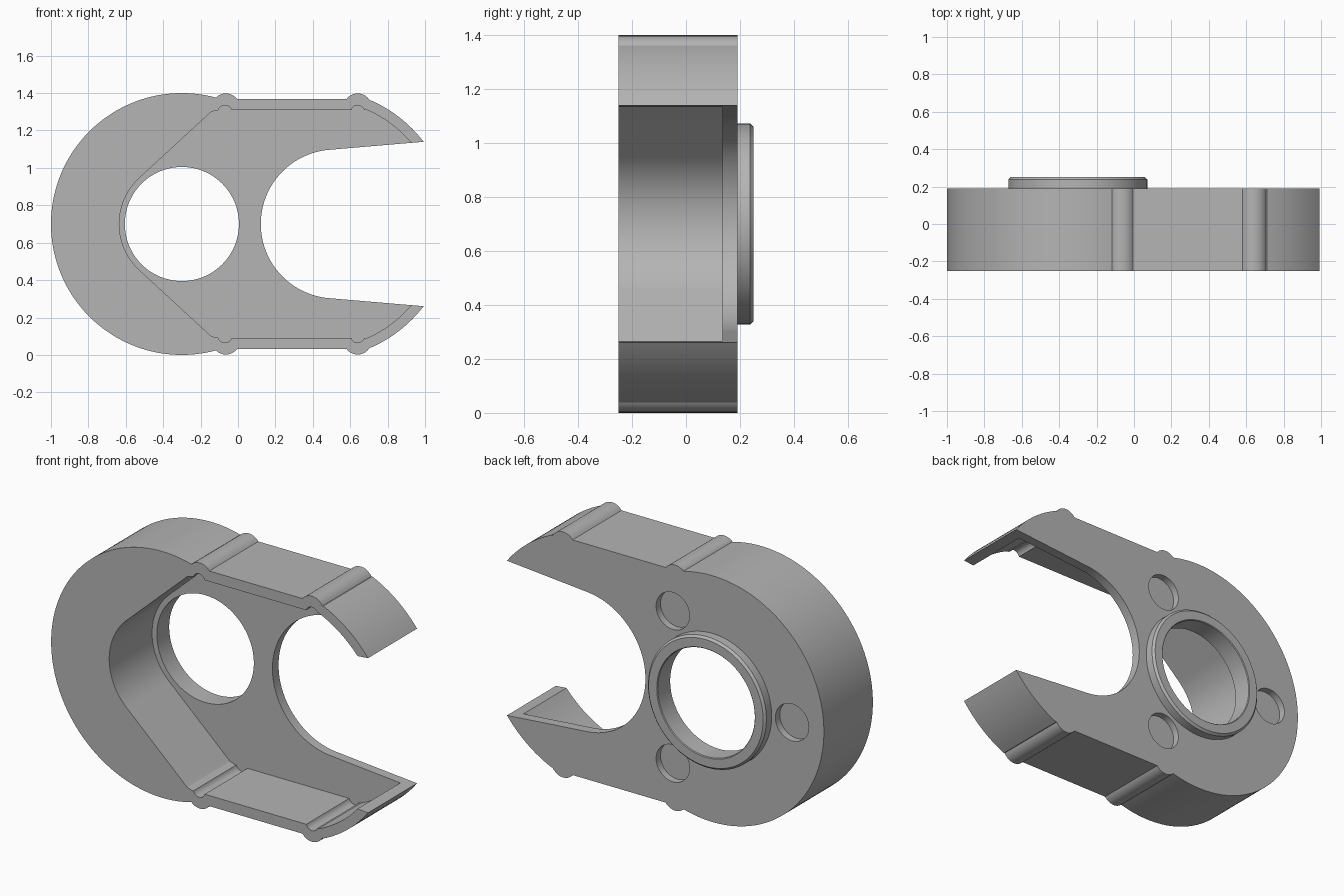
import bpy, bmesh, math
from math import radians, cos, sin, pi
from mathutils import Matrix

MID = 0.70            # height of the symmetry plane
HUB_X = -0.30         # axis of the round end
FRONT, FLOOR, BACK, LIP = -0.25, 0.135, 0.19, 0.25

cube = bpy.data.objects.get("Cube")
if cube:
    bpy.data.objects.remove(cube, do_unlink=True)

grey = bpy.data.materials.new("plain_grey")
grey.use_nodes = True
colour = (0.46, 0.46, 0.46, 1)
grey.diffuse_color = colour
grey.node_tree.nodes["Principled BSDF"].inputs["Base Color"].default_value = colour


def arc(cx, cz, r, a0, a1, n):
    """Points on an arc, heights measured from the symmetry plane."""
    angles = [radians(a0 + (a1 - a0) * i / n) for i in range(n + 1)]
    return [(cx + r * cos(a), cz + r * sin(a)) for a in angles]


def mirrored(upper):
    """Close an upper half outline with its mirror image."""
    lower = [(x, -z) for x, z in reversed(upper) if abs(z) > 1e-5]
    return upper + lower


def finish(name, bm):
    bmesh.ops.recalc_face_normals(bm, faces=bm.faces)
    mesh = bpy.data.meshes.new(name)
    bm.to_mesh(mesh)
    bm.free()
    mesh.materials.append(grey)
    obj = bpy.data.objects.new(name, mesh)
    bpy.context.collection.objects.link(obj)
    return obj


def prism(name, outline, y0, y1):
    """Extrude an x-z outline from y0 to y1."""
    bm = bmesh.new()
    face = bm.faces.new([bm.verts.new((x, y0, MID + z)) for x, z in outline])
    ext = bmesh.ops.extrude_face_region(bm, geom=[face])
    verts = [g for g in ext["geom"] if isinstance(g, bmesh.types.BMVert)]
    bmesh.ops.translate(bm, verts=verts, vec=(0, y1 - y0, 0))
    return finish(name, bm)


def disc(name, x, z, r, y0, y1, n=64):
    return prism(name, arc(x, z, r, 0, 360, n)[:-1], y0, y1)


def smooth(obj):
    bpy.ops.object.select_all(action='DESELECT')
    obj.select_set(True)
    bpy.context.view_layer.objects.active = obj
    bpy.ops.object.shade_smooth_by_angle(angle=radians(22))


# Housing: round end, two ribs per side, tapered arms and a rounded notch
housing = prism("housing", mirrored(
    arc(HUB_X, 0, 0.70, 180, 74.8, 48)
    + arc(-0.065, 0.623, 0.075, 130, 37, 10)
    + arc(0.64, 0.623, 0.075, 143, 29, 12)
    + arc(0.42, 0, 0.722, 66.2, 37.5, 12)
    + arc(0.52, 0, 0.398, 95, 180, 32)), FRONT, BACK)

# Front recess, following the outer shape and open into the notch
cutters = [prism("recess_cutter", mirrored(
    arc(HUB_X, 0, 0.335, 180, 132.6, 14)
    + [(-0.145, 0.598), (-0.115, 0.608)]
    + arc(-0.07, 0.598, 0.037, 164, 16, 10)
    + arc(0.64, 0.598, 0.037, 164, 20, 10)
    + arc(0.42, 0, 0.667, 67, 30, 14)), FRONT - 0.1, FLOOR)]

# Bore and three shallow pockets around it
cutters.append(disc("bore_cutter", HUB_X, 0, 0.305, 0, LIP + 0.1, 96))
for a in (60, 180, 300):
    x, z = HUB_X + 0.5 * cos(radians(a)), 0.5 * sin(radians(a))
    cutters.append(disc("pocket_cutter", x, z, 0.105, BACK - 0.04, BACK + 0.1, 48))

for cutter in cutters:
    cutter.hide_render = True
    mod = housing.modifiers.new(cutter.name, 'BOOLEAN')
    mod.operation, mod.solver, mod.object = 'DIFFERENCE', 'EXACT', cutter

# Bake the cuts and drop the cutters
graph = bpy.context.evaluated_depsgraph_get()
baked = bpy.data.meshes.new_from_object(housing.evaluated_get(graph))
housing.modifiers.clear()
housing.data = baked
for cutter in cutters:
    bpy.data.objects.remove(cutter, do_unlink=True)
smooth(housing)

# Raised collar with chamfered rim around the bore
bm = bmesh.new()
profile = [(0.305, BACK), (0.305, LIP - 0.004), (0.309, LIP), (0.36, LIP),
           (0.372, LIP - 0.012), (0.372, BACK)]
verts = [bm.verts.new((HUB_X + r, y, MID)) for r, y in profile]
edges = [bm.edges.new(pair) for pair in zip(verts, verts[1:] + verts[:1])]
bmesh.ops.spin(bm, geom=verts + edges, cent=(HUB_X, 0, MID), axis=(0, 1, 0),
               angle=2 * pi, steps=96)
bmesh.ops.remove_doubles(bm, verts=bm.verts, dist=1e-4)
smooth(finish("collar", bm))
